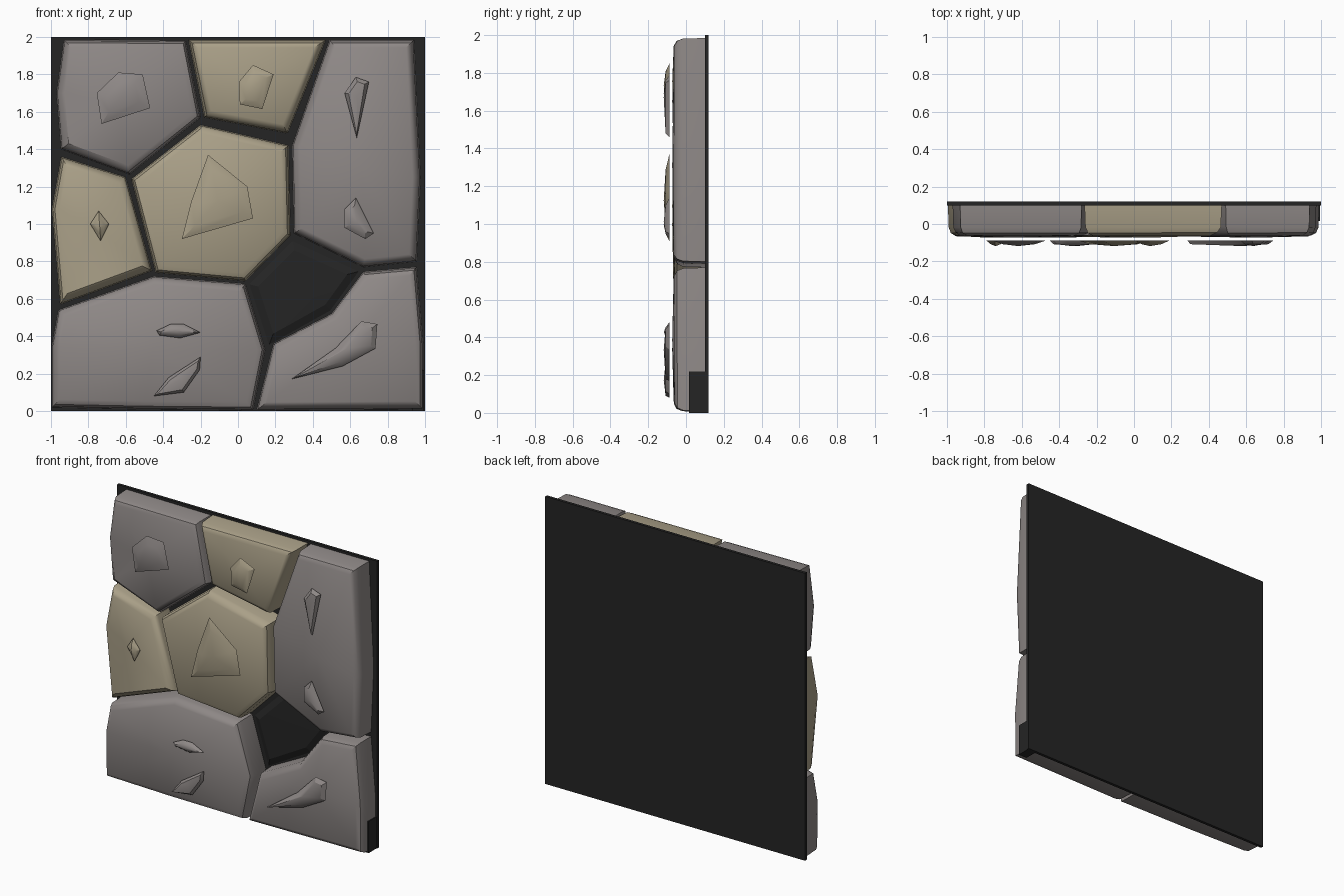
import bpy, bmesh, random
from mathutils import Vector

if "Cube" in bpy.data.objects:
    bpy.data.objects.remove(bpy.data.objects["Cube"])

random.seed(4)


def mat(name, c):
    m = bpy.data.materials.new(name)
    m.diffuse_color = (*c, 1)
    m.use_nodes = True
    m.node_tree.nodes["Principled BSDF"].inputs["Base Color"].default_value = m.diffuse_color
    return m


GREY = mat("grey stone", (0.275, 0.25, 0.243))
TAN = mat("tan stone", (0.40, 0.35, 0.245))
DARK = mat("dark mortar", (0.018, 0.018, 0.018))


def ccw(pts):
    p = [Vector(q) for q in pts]
    area = sum(a.x * b.y - b.x * a.y for a, b in zip(p, p[1:] + p[:1]))
    return p if area > 0 else p[::-1]


def inset(p, d):
    # mitred inward offset of a counter-clockwise outline
    out = []
    for i, v in enumerate(p):
        e1 = (v - p[i - 1]).normalized()
        e2 = (p[(i + 1) % len(p)] - v).normalized()
        n1, n2 = Vector((-e1.y, e1.x)), Vector((-e2.y, e2.x))
        out.append(v + (n1 + n2) * d / max(1 + n1.dot(n2), 0.5))
    return out


def finish(name, bm, material, angle=35):
    me = bpy.data.meshes.new(name)
    bm.to_mesh(me)
    bm.free()
    me.materials.append(material)
    ob = bpy.data.objects.new(name, me)
    bpy.context.collection.objects.link(ob)
    bpy.ops.object.select_all(action='DESELECT')
    bpy.context.view_layer.objects.active = ob
    ob.select_set(True)
    bpy.ops.object.shade_smooth_by_angle(angle=angle * 3.14159 / 180)
    return ob


def loft(name, pts, material, levels, peak, back=True, jitter=0.0, flip=False, angle=35):
    # stack of inset outlines from back to front, closed by a low centre point
    p = ccw(pts)
    bm = bmesh.new()
    rings = []
    for d, y in levels:
        ring = []
        for q in inset(p, d):
            yy = y + (random.uniform(0, jitter) if y < 0 else 0)
            ring.append(bm.verts.new((q.x, yy, q.y)))
        rings.append(ring)
    n = len(p)
    for a, b in zip(rings, rings[1:]):
        for i in range(n):
            j = (i + 1) % n
            bm.faces.new((a[i], a[j], b[j], b[i]))
    c = sum((v.co for v in rings[-1]), Vector()) / n
    top = bm.verts.new((c.x, peak, c.z))
    for i in range(n):
        bm.faces.new((rings[-1][i], rings[-1][(i + 1) % n], top))
    if back:
        bm.faces.new(rings[0][::-1])
    if flip:
        bmesh.ops.reverse_faces(bm, faces=bm.faces[:])
    return finish(name, bm, material, angle)


STONE = [(0, 0.11), (0.004, -0.02), (0.016, -0.05), (0.042, -0.066)]


def stone(name, material, *pts):
    loft(name, pts, material, STONE, -0.073, jitter=0.006)


# Main stones
stone("top_left_stone", GREY, (-0.93, 1.985), (-0.28, 1.98), (-0.20, 1.57),
      (-0.58, 1.265), (-0.945, 1.40), (-0.97, 1.70))
stone("top_stone", TAN, (-0.265, 1.985), (0.47, 1.985), (0.265, 1.485), (-0.18, 1.57))
stone("right_stone", GREY, (0.49, 1.985), (0.94, 1.985), (0.975, 1.25), (0.955, 0.80),
      (0.67, 0.77), (0.30, 0.95), (0.29, 1.42))
stone("centre_stone", TAN, (-0.57, 1.24), (-0.20, 1.53), (0.27, 1.42),
      (0.28, 0.94), (0.04, 0.695), (-0.44, 0.74))
stone("left_stone", TAN, (-0.945, 1.36), (-0.60, 1.25), (-0.46, 0.75),
      (-0.95, 0.57), (-0.995, 1.08))
stone("bottom_left_stone", GREY, (-0.96, 0.54), (-0.45, 0.72), (0.04, 0.68),
      (0.145, 0.33), (0.08, 0.005), (-0.5, 0.01), (-0.995, 0.02), (-0.995, 0.35))
stone("bottom_right_stone", GREY, (0.67, 0.745), (0.955, 0.77), (0.99, 0.35),
      (0.99, 0.01), (0.10, 0.005), (0.19, 0.36), (0.50, 0.52))

# Low dark bed in the empty socket
loft("socket_bed", [(0.05, 0.68), (0.29, 0.92), (0.66, 0.75), (0.50, 0.53), (0.16, 0.34)],
     DARK, [(0, 0.105), (0.05, 0.08)], 0.075, angle=10)


# Backing slab and the mortar showing at the lower right corner
def box(name, lo, hi, material):
    bm = bmesh.new()
    bmesh.ops.create_cube(bm, size=1)
    for v in bm.verts:
        v.co = [lo[i] + (v.co[i] + 0.5) * (hi[i] - lo[i]) for i in range(3)]
    return finish(name, bm, material)


box("backing_slab", (-1, 0.1, 0), (1, 0.12, 2), DARK)
box("corner_mortar", (0.93, 0.015, 0.0), (0.995, 0.105, 0.22), DARK)


# Thin surface chips just in front of the stones, with inward shading
def chip(name, material, d, *pts):
    loft(name, pts, material, [(0, -0.088), (d, -0.108)], -0.118,
         back=False, flip=True, angle=30)


chip("chip_top_left", GREY, 0.05, (-0.755, 1.70), (-0.64, 1.81), (-0.51, 1.80),
     (-0.47, 1.62), (-0.73, 1.535))
chip("chip_top", TAN, 0.035, (0.005, 1.76), (0.08, 1.85), (0.19, 1.80), (0.13, 1.615), (0.01, 1.64))
chip("chip_right_upper", GREY, 0.02, (0.57, 1.70), (0.63, 1.785), (0.70, 1.76), (0.635, 1.46))
chip("chip_right_lower", GREY, 0.025, (0.57, 1.08), (0.63, 1.14), (0.725, 0.95),
     (0.68, 0.92), (0.57, 0.98))
chip("chip_centre", TAN, 0.05, (-0.30, 0.92), (-0.25, 1.12), (-0.16, 1.37), (0.05, 1.20), (0.08, 1.03))
chip("chip_left", TAN, 0.02, (-0.79, 1.0), (-0.745, 1.07), (-0.69, 1.0), (-0.735, 0.91))
chip("chip_bottom_upper", GREY, 0.015, (-0.435, 0.43), (-0.36, 0.465), (-0.29, 0.465),
     (-0.20, 0.42), (-0.31, 0.39), (-0.42, 0.405))
chip("chip_bottom_lower", GREY, 0.015, (-0.45, 0.08), (-0.37, 0.18), (-0.20, 0.29),
     (-0.205, 0.22), (-0.29, 0.10))
chip("chip_bottom_right", GREY, 0.025, (0.285, 0.17), (0.52, 0.335), (0.66, 0.48),
     (0.745, 0.465), (0.735, 0.335), (0.56, 0.24))
